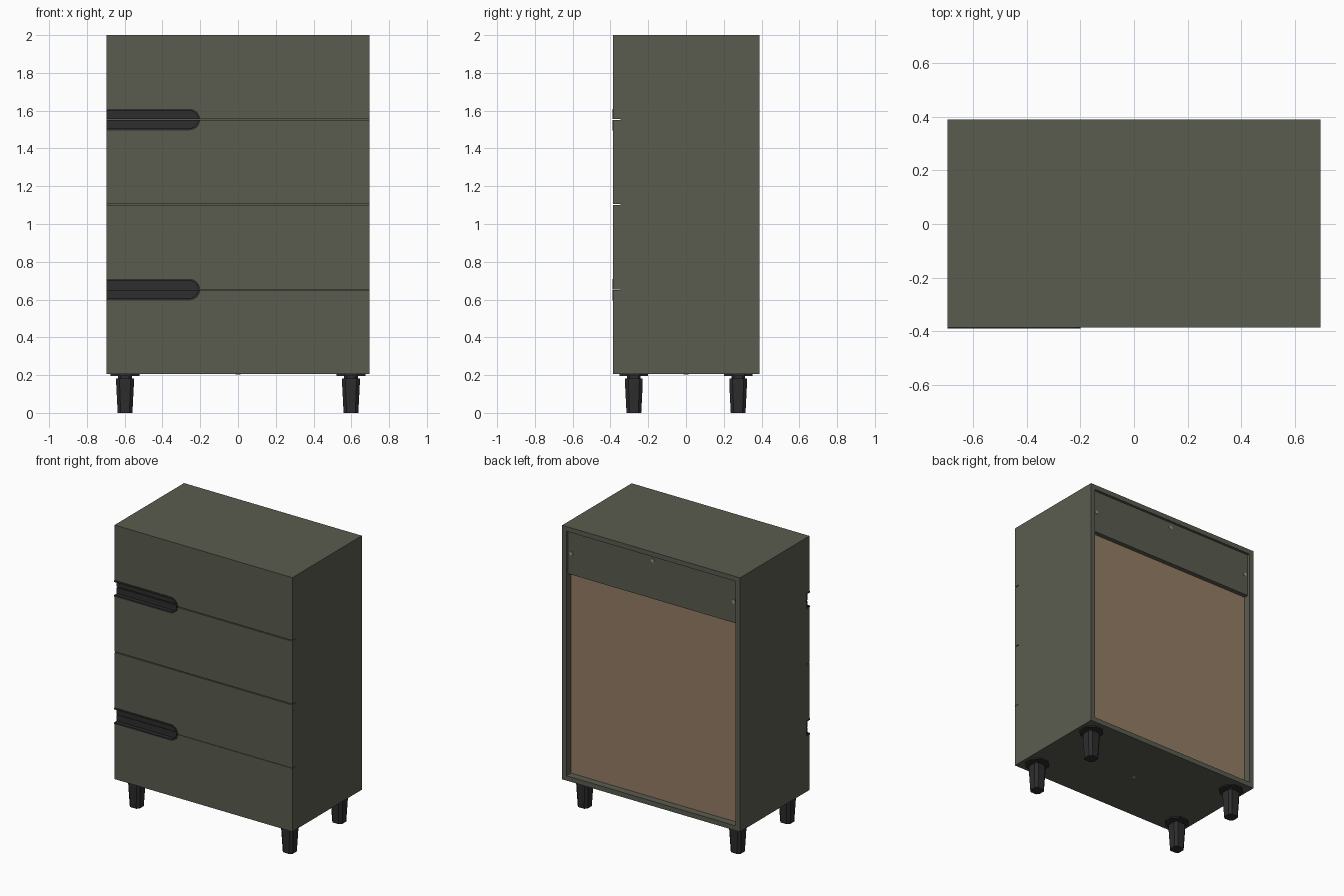
import bpy, bmesh, math
from mathutils import Matrix

if "Cube" in bpy.data.objects:
    bpy.data.objects.remove(bpy.data.objects["Cube"])


def mat(name, rgb):
    m = bpy.data.materials.new(name)
    m.diffuse_color = (*rgb, 1)
    m.use_nodes = True
    m.node_tree.nodes["Principled BSDF"].inputs["Base Color"].default_value = m.diffuse_color
    return m


OLIVE = mat("olive_paint", (0.102, 0.107, 0.080))
BLACK = mat("black_plastic", (0.026, 0.026, 0.026))
BROWN = mat("brown_board", (0.30, 0.205, 0.13))
STEEL = mat("screw_metal", (0.30, 0.29, 0.25))


def finish(bm, name, material):
    bmesh.ops.recalc_face_normals(bm, faces=bm.faces)
    me = bpy.data.meshes.new(name)
    bm.to_mesh(me)
    bm.free()
    me.materials.append(material)
    ob = bpy.data.objects.new(name, me)
    bpy.context.collection.objects.link(ob)
    return ob


def box(name, x, y, z, material):
    bm = bmesh.new()
    bmesh.ops.create_cube(bm, size=1)
    for v in bm.verts:
        v.co = [r[0] + (c + 0.5) * (r[1] - r[0]) for c, r in zip(v.co, (x, y, z))]
    return finish(bm, name, material)


def slab(name, pts, y0, y1, material):
    """Extrude an x-z outline from y0 to y1."""
    bm = bmesh.new()
    f = bm.faces.new([bm.verts.new((x, y0, z)) for x, z in pts])
    r = bmesh.ops.extrude_face_region(bm, geom=[f])
    for v in r["geom"]:
        if isinstance(v, bmesh.types.BMVert):
            v.co.y = y1
    return finish(bm, name, material)


def disc(name, loc, axis, r, h):
    bm = bmesh.new()
    rot = Matrix.Rotation(math.pi / 2, 4, axis) if axis else Matrix()
    bmesh.ops.create_cone(bm, cap_ends=True, segments=12, radius1=r, radius2=r, depth=h,
                          matrix=Matrix.Translation(loc) @ rot)
    return finish(bm, name, STEEL)


# Overall sizes
W, BOT, TOP = 0.695, 0.205, 2.0
FRONT, CASE, BACK = -0.386, -0.348, 0.39
T = 0.034

# Carcass panels
box("top_panel", (-W, W), (CASE, BACK), (TOP - T, TOP), OLIVE)
box("bottom_panel", (-W, W), (CASE, BACK), (BOT, BOT + T), OLIVE)
for s, side in ((-1, "left"), (1, "right")):
    box(side + "_side_panel", sorted((s * W, s * (W - T))), (CASE, BACK), (BOT + T, TOP - T), OLIVE)
box("back_rail", (-W + T, W - T), (0.34, 0.372), (1.66, TOP - T), OLIVE)
box("back_board", (-W + T, W - T), (0.325, 0.34), (BOT + T, TOP - T), BROWN)

# Drawer fronts, notched around the handles at two of the three seams
XC, R, RIM = -0.257, 0.057, 0.011


def arc(r, zc, sign, gap):
    """Quarter arc from above/below the handle end to the seam."""
    a0 = math.asin(gap / r)
    return [(XC + r * math.cos(a), zc + sign * r * math.sin(a))
            for a in (math.pi / 2 + (a0 - math.pi / 2) * i / 8 for i in range(9))]


seams = [(BOT, 0, False), (0.653, 0.0012, True), (1.103, 0.003, False),
         (1.553, 0.003, True), (TOP, 0, False)]
for i in range(4):
    (zl, gl, hl), (zh, gh, hh) = seams[i], seams[i + 1]
    pts = [(W, zl + gl), (W, zh - gh)]
    if hh:
        pts += arc(R, zh, -1, gh)[::-1] + [(-W, zh - R)]
    else:
        pts += [(-W, zh - gh)]
    if hl:
        pts += [(-W, zl + R)] + arc(R, zl, 1, gl)
    else:
        pts += [(-W, zl + gl)]
    slab(f"drawer_front_{i + 1}", pts, FRONT, CASE, OLIVE)

# Cross rails close the case behind the seams
for z, g, handle in seams[1:4]:
    box("cross_rail", (-W + T, W - T), (CASE + 0.006, -0.3), (z - 0.06, z + 0.06), OLIVE)
    if not handle:
        continue
    # Recessed handle: upper and lower trough halves with a raised rim
    for s, part in ((1, "upper"), (-1, "lower")):
        outer, inner = arc(R, z, s, g), arc(R - RIM, z, s, g)
        slab(part + "_handle_floor", [(-W, z + s * g), (-W, z + s * R)] + outer,
             -0.362, CASE, BLACK)
        slab(part + "_handle_rim", [(-W, z + s * (R - RIM)), (-W, z + s * R)] + outer + inner[::-1],
             -0.39, -0.36, BLACK)

# Legs: mounting plate, neck and tapered chamfered body, as stacked rings
def ring(bm, half, chamfer, z, cx, cy):
    a, b = half, half - chamfer
    pts = [(a, -b), (a, b), (b, a), (-b, a), (-a, b), (-a, -b), (-b, -a), (b, -a)]
    return [bm.verts.new((cx + x, cy + y, z)) for x, y in pts]


def stack(name, levels, cx, cy):
    bm = bmesh.new()
    rings = [ring(bm, h, c, z, cx, cy) for h, c, z in levels]
    bm.faces.new(rings[0])
    bm.faces.new(rings[-1])
    for lo, hi in zip(rings, rings[1:]):
        for k in range(8):
            n = (k + 1) % 8
            bm.faces.new((lo[k], lo[n], hi[n], hi[k]))
    return finish(bm, name, BLACK)


for cx, xn in ((-0.598, "left"), (0.598, "right")):
    for cy, yn in ((-0.276, "front"), (0.276, "back")):
        stack(f"{yn}_{xn}_leg", [(0.039, 0.016, 0), (0.047, 0.018, 0.155), (0.047, 0.018, 0.182),
                                 (0.036, 0.014, 0.182), (0.036, 0.014, 0.196)], cx, cy)
        stack(f"{yn}_{xn}_leg_plate", [(0.076, 0.045, 0.196), (0.076, 0.045, BOT)], cx, cy)

# Screws on the back rail and underside
for x, z in ((0.635, 1.81), (0, 1.93), (-0.635, 1.81)):
    disc("rail_screw", (x, 0.373, z), "X", 0.013, 0.006)
disc("base_screw", (0, 0, BOT), None, 0.012, 0.006)
